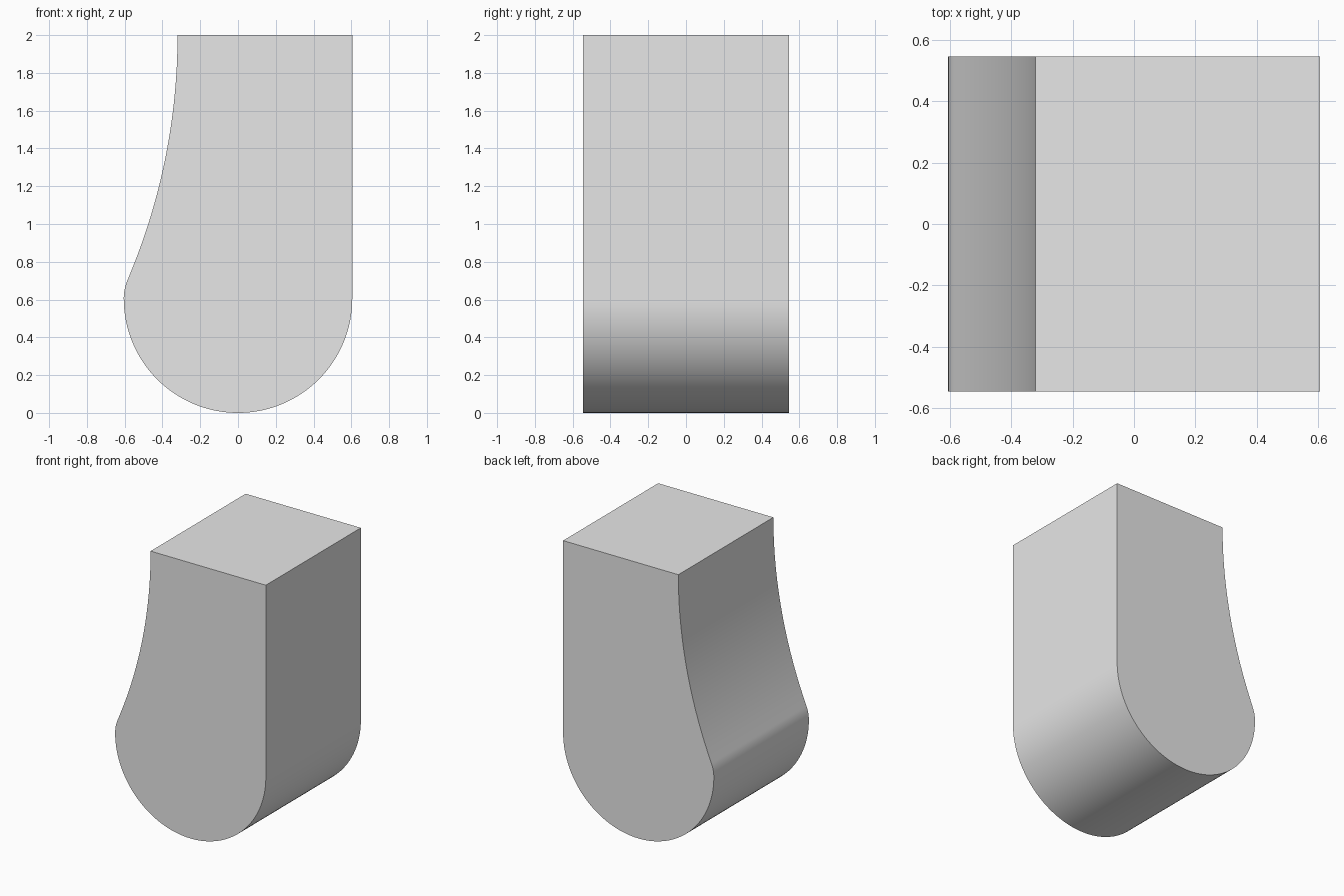
import bpy
import bmesh
from math import asin, cos, sin, pi, radians

cube = bpy.data.objects.get("Cube")
if cube:
    bpy.data.objects.remove(cube, do_unlink=True)

RADIUS = 0.605        # rounded bottom
DEPTH = 1.09
TOP = 2.0
NECK_X = -0.32        # left edge of the top face
SHOULDER_R = 0.25     # small convex blend on the bulge
SWEEP_R = 3.30        # large concave side


def arc(cx, cz, radius, start, end, steps):
    """Points along an arc in the XZ plane."""
    return [(cx + radius * cos(start + (end - start) * i / steps),
             cz + radius * sin(start + (end - start) * i / steps))
            for i in range(steps + 1)]


# Side profile: round bottom, shoulder blend, concave sweep up to the flat top
shoulder_x = SHOULDER_R - RADIUS
sweep_angle = asin((TOP - RADIUS - 0.097) / SWEEP_R)
profile = arc(0, RADIUS, RADIUS, 0, -pi, 64)
profile += arc(shoulder_x, RADIUS, SHOULDER_R, pi, pi - sweep_angle, 12)[1:]
profile += arc(NECK_X - SWEEP_R, TOP, SWEEP_R, -sweep_angle, 0, 32)[1:]
profile.append((RADIUS, TOP))

# Extrude the profile through the depth
bm = bmesh.new()
front = bm.faces.new([bm.verts.new((x, -DEPTH / 2, z)) for x, z in profile])
extruded = bmesh.ops.extrude_face_region(bm, geom=[front], use_keep_orig=True)
back_verts = [g for g in extruded["geom"] if isinstance(g, bmesh.types.BMVert)]
bmesh.ops.translate(bm, verts=back_verts, vec=(0, DEPTH, 0))
bmesh.ops.recalc_face_normals(bm, faces=bm.faces[:])
mesh = bpy.data.meshes.new("curved_block")
bm.to_mesh(mesh)
bm.free()

block = bpy.data.objects.new("curved_block", mesh)
bpy.context.collection.objects.link(block)

# Single plain grey
grey = bpy.data.materials.new("light_grey")
grey.use_nodes = True
colour = (0.8, 0.8, 0.8, 1)
grey.diffuse_color = colour
grey.node_tree.nodes["Principled BSDF"].inputs["Base Color"].default_value = colour
mesh.materials.append(grey)

# Smooth curved sides, crisp rims
bpy.ops.object.select_all(action="DESELECT")
block.select_set(True)
bpy.context.view_layer.objects.active = block
bpy.ops.object.shade_smooth_by_angle(angle=radians(30))
